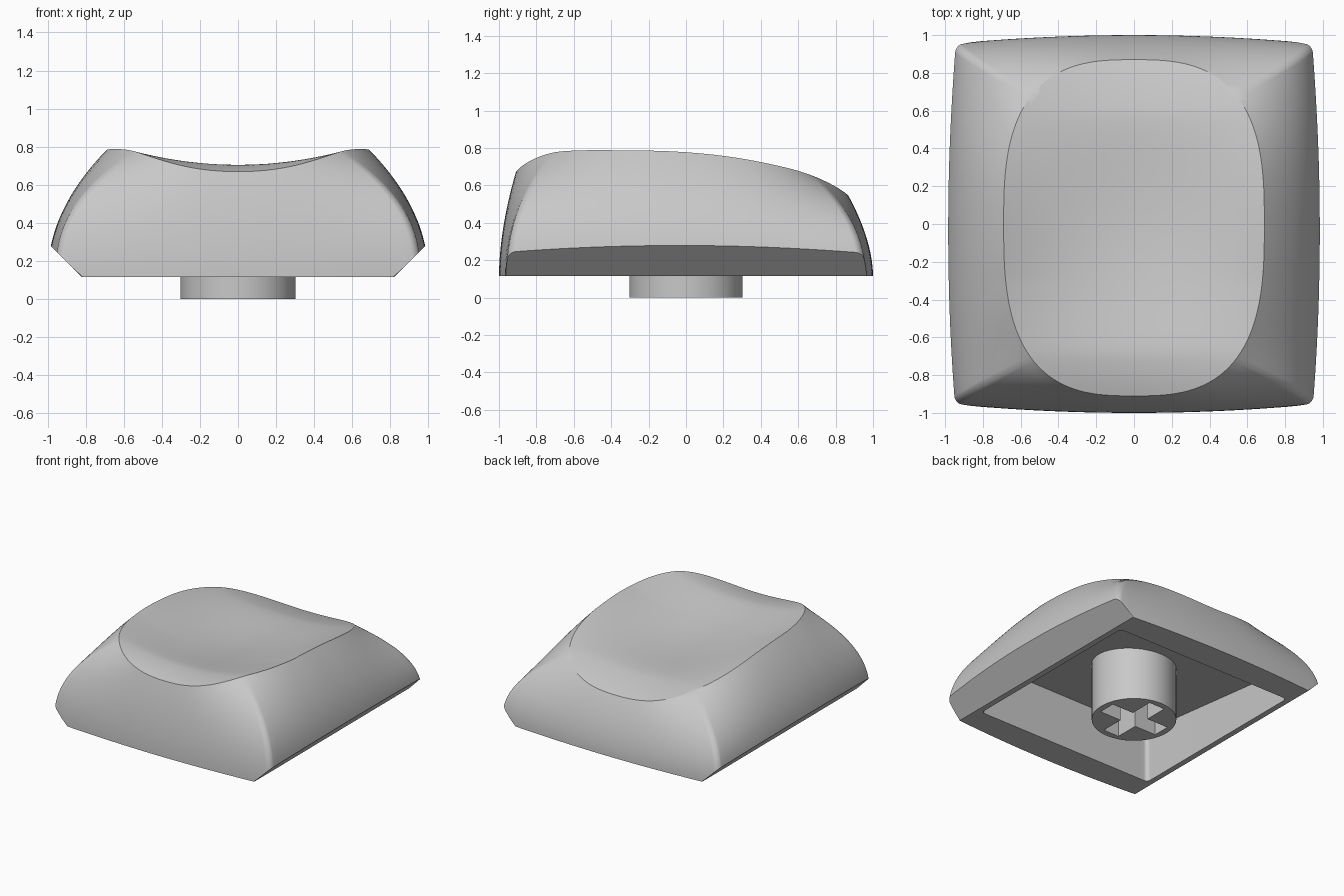
import bpy, bmesh, math

if "Cube" in bpy.data.objects:
    bpy.data.objects.remove(bpy.data.objects["Cube"])

BASE, CHAMFER_X = 0.115, 0.82

grey = bpy.data.materials.new("light_grey")
grey.use_nodes = True
colour = (0.58, 0.58, 0.58, 1)
grey.diffuse_color = colour
grey.node_tree.nodes["Principled BSDF"].inputs["Base Color"].default_value = colour


def rounded_square(r, side=36, arc=10):
    """Unit square with rounded corners."""
    pts = []
    for q in range(4):
        c, s = [(1, 0), (0, 1), (-1, 0), (0, -1)][q]
        quarter = [(1, (1 - r) * (2 * j / side - 1)) for j in range(side)]
        for j in range(arc):
            a = math.pi / 2 * j / arc
            quarter.append((1 - r + r * math.cos(a), 1 - r + r * math.sin(a)))
        pts += [(x * c - y * s, x * s + y * c) for x, y in quarter]
    return pts


def dish(x, y):
    """Height of the scooped top, rolling off at front and back."""
    drop = 0.1 * max(0, y + 0.35) ** 2 + 0.22 * max(0, y - 0.6) ** 2
    drop += 0.55 * max(0, -y - 0.65) ** 2
    scoop = max(0, 1 - ((y + 0.05) / 0.65) ** 2) ** 1.5 * max(0, 1 - (x / 0.69) ** 2)
    sides = (0.175 + 0.16 * max(0, -y - 0.3)) * x * x
    return 0.706 - drop - 0.07 * scoop + sides


def ceiling(y):
    """Sloping roof of the cavity."""
    return 0.44 - 0.11 * y


def underside(x):
    """Flat base with 45 degree cuts along both sides."""
    return BASE + max(0, abs(x) - CHAMFER_X)


def base_point(s, t):
    """Bowed outline at the foot of the walls."""
    return s * (1 - 0.045 * t * t), t * (1 - 0.045 * s * s)


def rim_point(s, t, power=2.85):
    """Squarish oval around the top."""
    k = (abs(s) ** power + abs(t) ** power) ** (-1 / power)
    return 0.69 * s * k, (0.91 if t < 0 else 0.87) * t * k


def wall_point(s, t, f):
    """Point on the curved wall, f running from foot to rim; corners bulge most."""
    (bx, by), (rx, ry) = base_point(s, t), rim_point(s, t)
    corner = 0.4 * (s * t) ** 2
    return (bx + (rx - bx) * f ** (2.1 + corner), by + (ry - by) * f ** (1.8 + corner),
            BASE + (dish(rx, ry) - BASE) * f)


def wall_start(s, t):
    """Fraction at which the wall meets the underside."""
    low, high = 0, 1
    for _ in range(22):
        mid = (low + high) / 2
        x, y, z = wall_point(s, t, mid)
        if z < underside(x):
            low = mid
        else:
            high = mid
    return low


def skin(bm, rings):
    """Join successive closed rings with quads; return the vertex rings."""
    loops = [[bm.verts.new(p) for p in ring] for ring in rings]
    for a, b in zip(loops, loops[1:]):
        for i in range(len(a)):
            j = (i + 1) % len(a)
            bm.faces.new((a[i], a[j], b[j], b[i]))
    return loops


def ring_edges(bm, loop):
    return [bm.edges.get((loop[i - 1], loop[i])) for i in range(len(loop))]


def finish(bm, name):
    bmesh.ops.remove_doubles(bm, verts=bm.verts, dist=0.0002)
    bmesh.ops.recalc_face_normals(bm, faces=bm.faces)
    mesh = bpy.data.meshes.new(name)
    bm.to_mesh(mesh)
    bm.free()
    mesh.materials.append(grey)
    obj = bpy.data.objects.new(name, mesh)
    bpy.context.collection.objects.link(obj)
    bpy.ops.object.select_all(action='DESELECT')
    obj.select_set(True)
    bpy.context.view_layer.objects.active = obj
    bpy.ops.object.shade_smooth_by_angle(angle=math.radians(28))


# Cap shell: cavity, chamfered underside, curved walls, scooped top
outline = rounded_square(0.04)
start = [wall_start(s, t) for s, t in outline]
foot = [wall_point(s, t, f) for (s, t), f in zip(outline, start)]
rim = [rim_point(s, t) for s, t in outline]

rings = [[(0.76 * s, 0.76 * t, ceiling(0.76 * t)) for s, t in outline],
         [(0.775 * s, 0.775 * t, BASE) for s, t in outline],
         [(max(-CHAMFER_X, min(CHAMFER_X, x)), y, BASE) for x, y, z in foot]]
LEVELS = 20
for k in range(LEVELS + 1):
    rings.append([wall_point(s, t, f + (1 - f) * k / LEVELS)
                  for (s, t), f in zip(outline, start)])
STEPS = 28
for k in range(STEPS - 1, 0, -1):
    f = k / STEPS
    rings.append([(x * f, y * f, dish(x * f, y * f)) for x, y in rim])

bm = bmesh.new()
loops = skin(bm, rings)
bm.faces.new(loops[0])
centre = bm.verts.new((0, 0, dish(0, 0)))
for i in range(len(outline)):
    bm.faces.new((loops[-1][i - 1], loops[-1][i], centre))
finish(bm, "cap_shell")

# Round stem with a cross-shaped socket
circle = [(0.303 * math.cos(2 * math.pi * i / 64), 0.303 * math.sin(2 * math.pi * i / 64))
          for i in range(64)]
LONG, THIN = 0.255, 0.068
cross = []
for c, s in [(1, 0), (0, 1), (-1, 0), (0, -1)]:
    for x, y in [(LONG, -THIN), (LONG, THIN), (THIN, THIN)]:
        cross.append((x * c - y * s, x * s + y * c))

bm = bmesh.new()
ends = [[], []]
for shape in (circle, cross):
    pair = skin(bm, [[(x, y, 0) for x, y in shape],
                     [(x, y, ceiling(y) + 0.004) for x, y in shape]])
    for end, loop in zip(ends, pair):
        end += ring_edges(bm, loop)
for end in ends:
    bmesh.ops.triangle_fill(bm, edges=end, use_beauty=True)
finish(bm, "stem")
